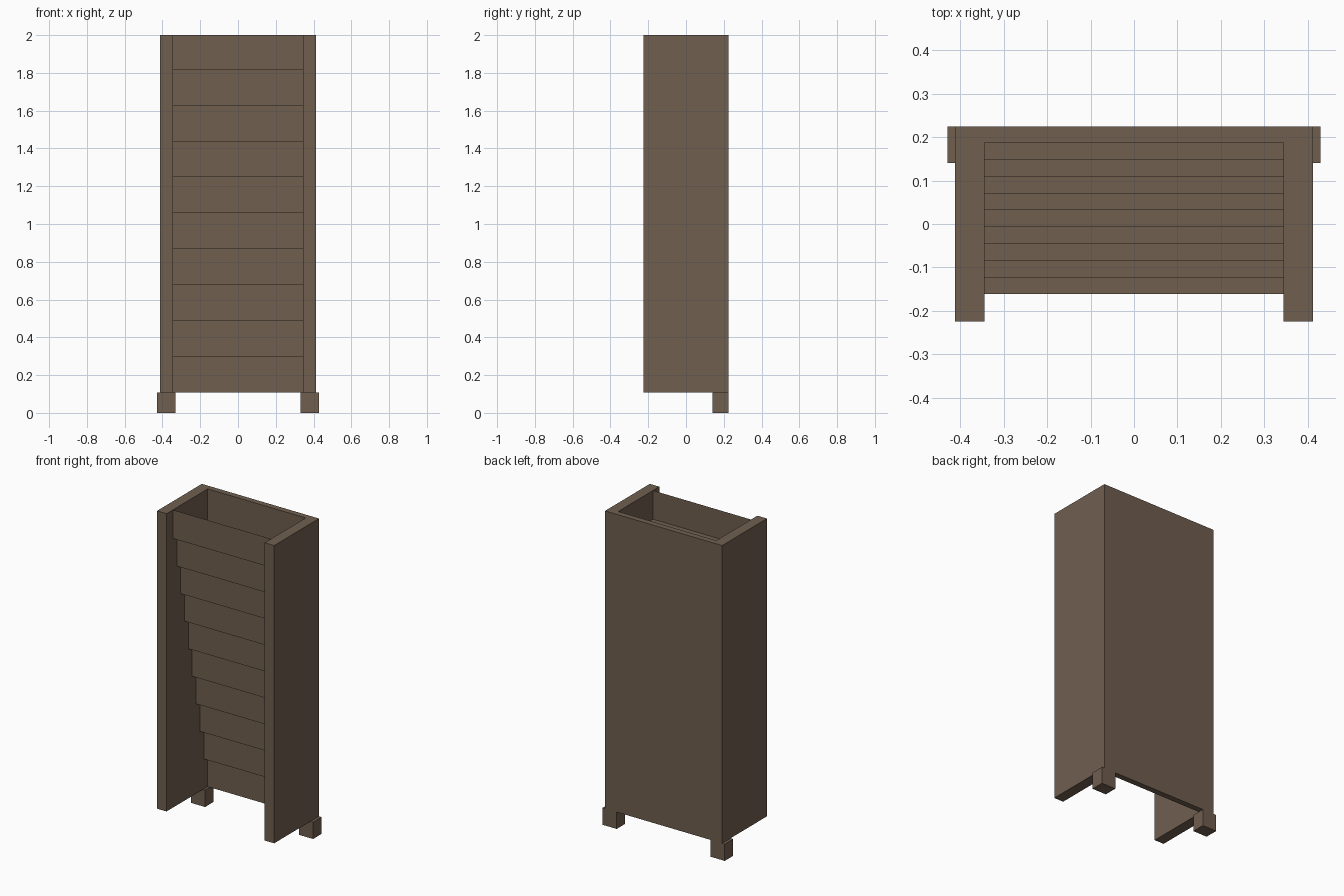
import bpy
import bmesh

if "Cube" in bpy.data.objects:
    bpy.data.objects.remove(bpy.data.objects["Cube"])

wood = bpy.data.materials.new("brown_wood")
wood.diffuse_color = (0.16, 0.113, 0.078, 1.0)
wood.use_nodes = True
wood.node_tree.nodes["Principled BSDF"].inputs["Base Color"].default_value = wood.diffuse_color


def finish(bm, name):
    mesh = bpy.data.meshes.new(name)
    bm.to_mesh(mesh)
    bm.free()
    mesh.materials.append(wood)
    obj = bpy.data.objects.new(name, mesh)
    bpy.context.collection.objects.link(obj)
    return obj


def prism(name, outline, z0, z1):
    """Closed solid: an xy outline extruded from z0 to z1."""
    bm = bmesh.new()
    face = bm.faces.new([bm.verts.new((x, y, z0)) for x, y in outline])
    ext = bmesh.ops.extrude_face_region(bm, geom=[face])
    top = [v for v in ext["geom"] if isinstance(v, bmesh.types.BMVert)]
    bmesh.ops.translate(bm, verts=top, vec=(0, 0, z1 - z0))
    bmesh.ops.recalc_face_normals(bm, faces=bm.faces)
    return finish(bm, name)


# U-shaped body: two sides and the back
OUT, INN = 0.412, 0.345
FRONT, BACK, BACK_IN = -0.225, 0.225, 0.188
BASE, TOP = 0.107, 2.0
prism("cabinet_body",
      [(-OUT, FRONT), (-INN, FRONT), (-INN, BACK_IN), (INN, BACK_IN),
       (INN, FRONT), (OUT, FRONT), (OUT, BACK), (-OUT, BACK)], BASE, TOP)

# Stepped front: thin sheet, each row overhanging the one below,
# meeting the back panel at the lowest row
STEPS = 9
Y_TOP = -0.161
run = (BACK_IN - Y_TOP) / STEPS
rise = 0.19
z = 0.298
y = BACK_IN
profile = [(y, z)]
for i in range(STEPS):
    y -= run
    profile.append((y, z))
    z = TOP if i == STEPS - 1 else z + rise
    profile.append((y, z))

bm = bmesh.new()
left = [bm.verts.new((-INN, py, pz)) for py, pz in profile]
right = [bm.verts.new((INN, py, pz)) for py, pz in profile]
for i in range(len(profile) - 1):
    # wound so that the slats face the front
    bm.faces.new((left[i], right[i], right[i + 1], left[i + 1]))
finish(bm, "stepped_front")

# Two back feet
for side, s in (("left", -1), ("right", 1)):
    prism(f"{side}_foot",
          [(s * 0.33, 0.14), (s * 0.43, 0.14), (s * 0.43, BACK), (s * 0.33, BACK)],
          0.0, BASE)
